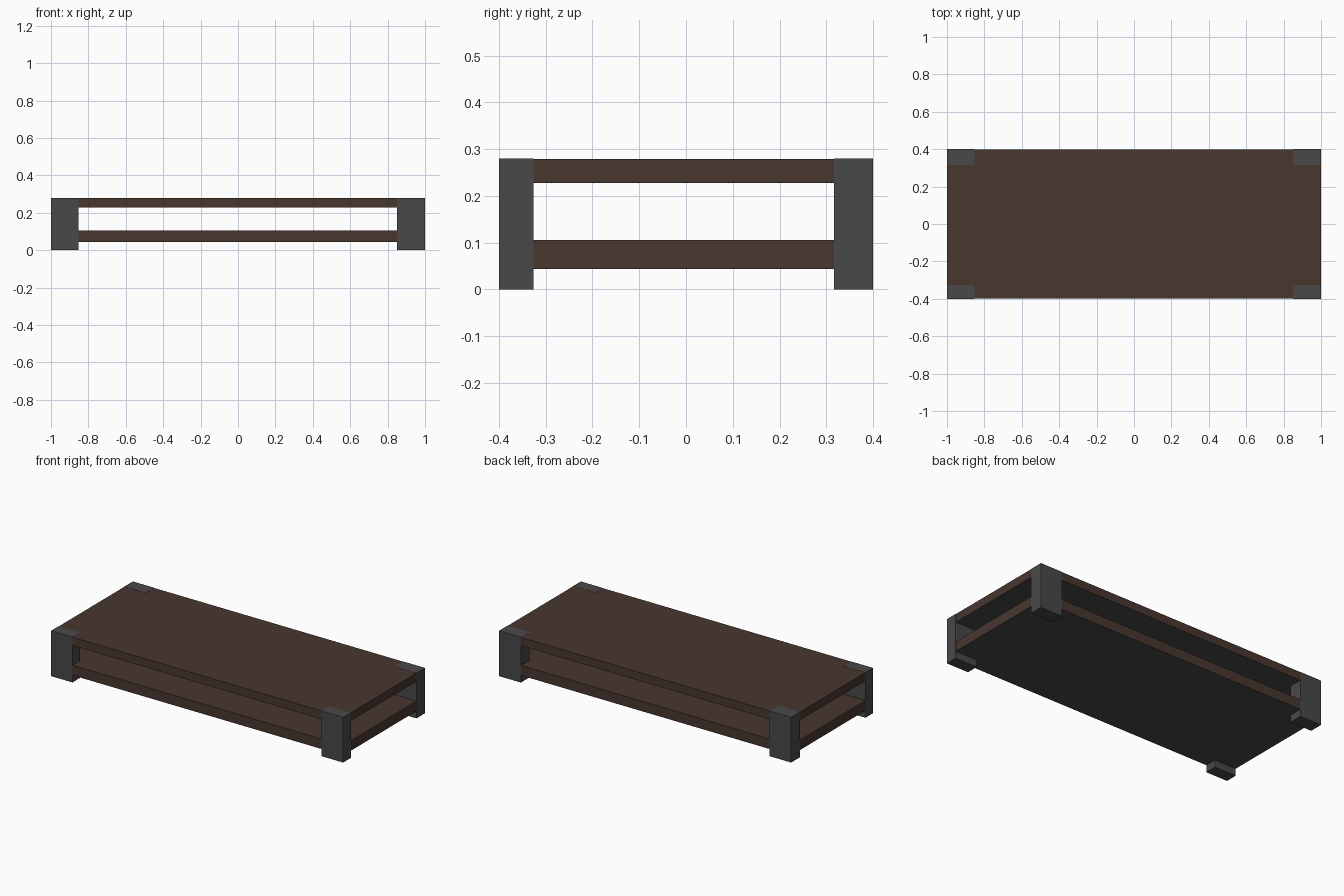
import bpy, bmesh

if "Cube" in bpy.data.objects:
    bpy.data.objects.remove(bpy.data.objects["Cube"])


def material(name, rgb):
    m = bpy.data.materials.new(name)
    m.diffuse_color = (*rgb, 1)
    m.use_nodes = True
    m.node_tree.nodes["Principled BSDF"].inputs["Base Color"].default_value = m.diffuse_color
    return m


brown = material("dark brown wood", (0.065, 0.037, 0.028))
grey = material("charcoal grey", (0.066, 0.066, 0.066))


def box(name, lo, hi, mats):
    bm = bmesh.new()
    bmesh.ops.create_cube(bm, size=1)
    for v in bm.verts:
        v.co = [lo[i] if v.co[i] < 0 else hi[i] for i in range(3)]
    # faces pointing down take the last material
    for f in bm.faces:
        f.normal_update()
        if f.normal.z < -0.5:
            f.material_index = len(mats) - 1
    me = bpy.data.meshes.new(name)
    bm.to_mesh(me)
    bm.free()
    for m in mats:
        me.materials.append(m)
    ob = bpy.data.objects.new(name, me)
    bpy.context.collection.objects.link(ob)
    return ob


# Table top and lower shelf: brown boards with charcoal undersides
e = 0.0008  # boards sit a hair inside the legs
box("table_top", (-1 + e, -0.4 + e, 0.228), (1 - e, 0.4 - e, 0.28 - e), [brown, grey])
box("lower_shelf", (-1 + e, -0.4 + e, 0.044), (1 - e, 0.4 - e, 0.106), [brown, grey])

# Four corner legs
for xn, x0, x1 in (("left", -1, -0.853), ("right", 0.85, 1)):
    for yn, y0, y1 in (("front", -0.4, -0.326), ("back", 0.316, 0.4)):
        box(f"{yn}_{xn}_leg", (x0, y0, 0), (x1, y1, 0.28), [grey])
